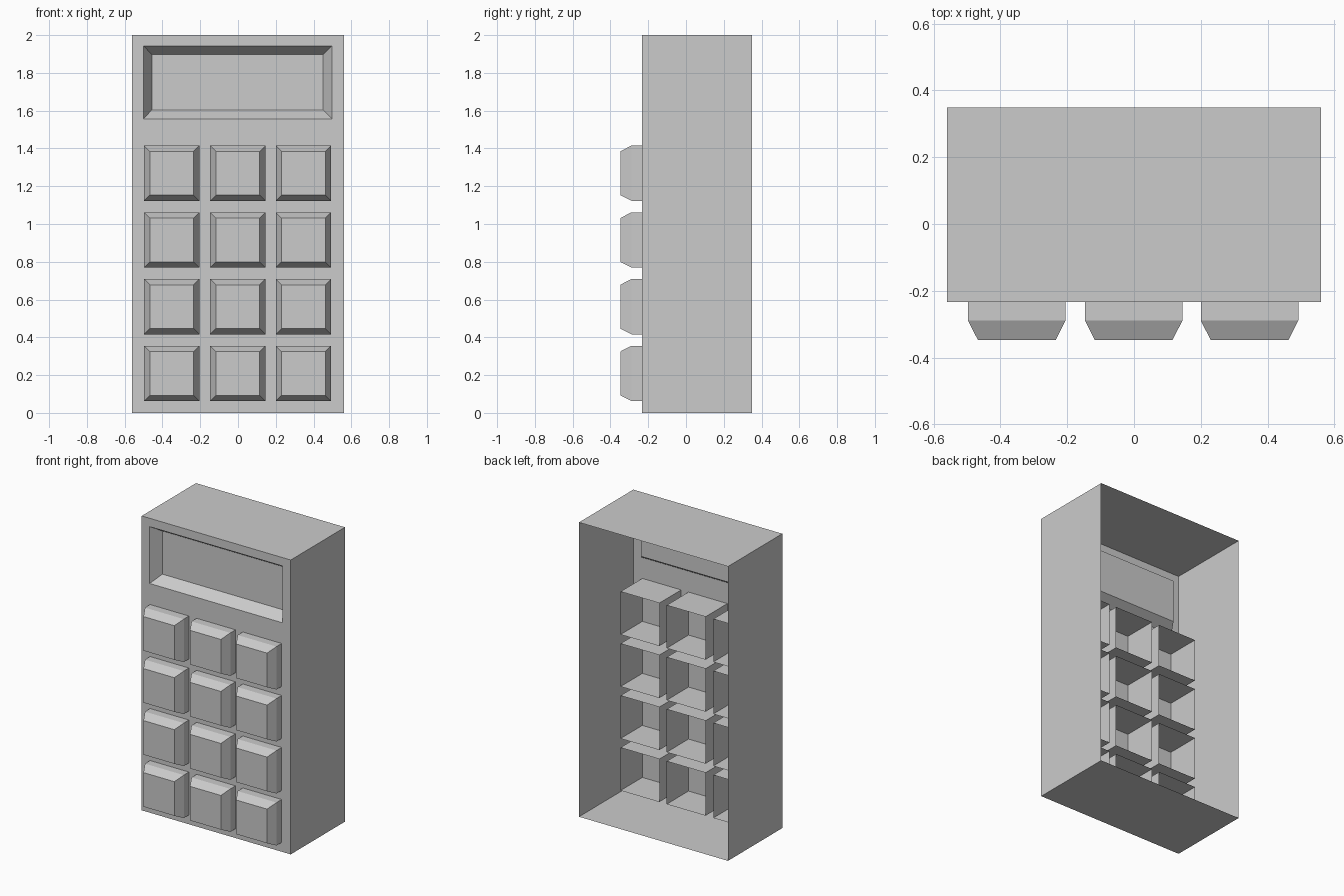
import bpy
import bmesh

if "Cube" in bpy.data.objects:
    bpy.data.objects.remove(bpy.data.objects["Cube"])

FRONT, BACK = -0.234, 0.349


def ring(bm, x0, x1, z0, z1, y):
    """Rectangle of vertices facing the front."""
    return [bm.verts.new(p) for p in
            ((x0, y, z0), (x1, y, z0), (x1, y, z1), (x0, y, z1))]


def loft(name, sections, cap=True):
    """Thin shell through rectangular sections, first one left open."""
    bm = bmesh.new()
    rings = [ring(bm, *s) for s in sections]
    for a, b in zip(rings, rings[1:]):
        for i in range(4):
            j = (i + 1) % 4
            bm.faces.new((a[i], a[j], b[j], b[i]))
    if cap:
        bm.faces.new(rings[-1])
    bmesh.ops.recalc_face_normals(bm, faces=bm.faces)
    mesh = bpy.data.meshes.new(name)
    bm.to_mesh(mesh)
    bm.free()
    obj = bpy.data.objects.new(name, mesh)
    bpy.context.collection.objects.link(obj)
    return obj


# Open-backed case, its front wall stepping into the sloped display recess
loft("case_with_display", [
    (-0.56, 0.56, 0.0, 2.0, BACK),
    (-0.56, 0.56, 0.0, 2.0, FRONT),
    (-0.50, 0.497, 1.557, 1.943, FRONT),
    (-0.456, 0.45, 1.604, 1.897, -0.16),
])

# Keypad: open-backed keys with chamfered fronts passing through the wall
HALF, BEVEL = 0.146, 0.03
for row in range(4):
    z = 0.209 + row * 0.3533
    for col, x in enumerate((-0.351, -0.001, 0.346)):
        outer = (x - HALF, x + HALF, z - HALF, z + HALF)
        h = HALF - BEVEL
        loft(f"key_{row}_{col}", [
            (*outer, 0.0),
            (*outer, -0.289),
            (x - h, x + h, z - h, z + h, -0.348),
        ])
